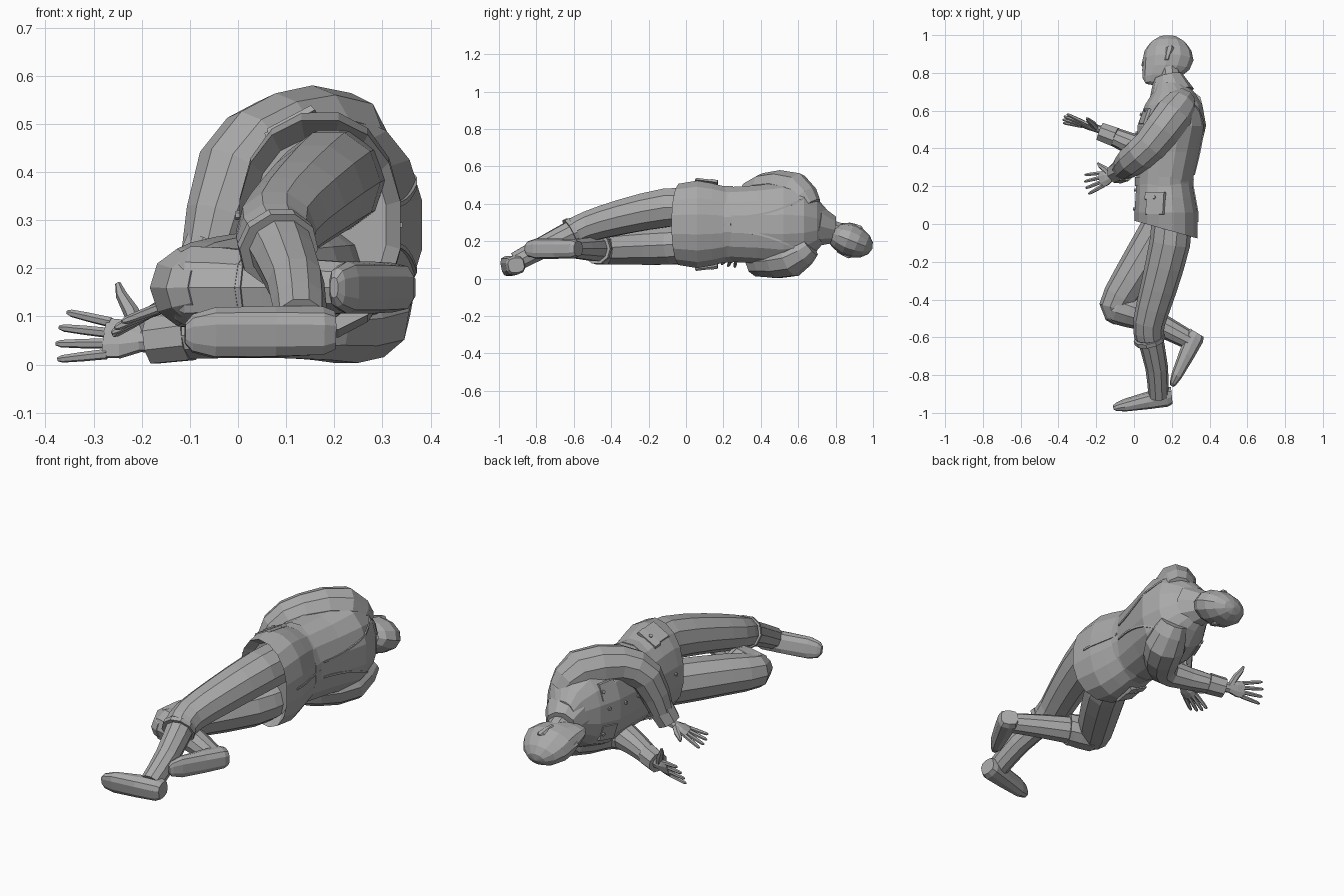
import bpy, bmesh, math
from mathutils import Vector as V
from mathutils.bvhtree import BVHTree

if "Cube" in bpy.data.objects:
    bpy.data.objects.remove(bpy.data.objects["Cube"])

X, Y, Z = V((1, 0, 0)), V((0, 1, 0)), V((0, 0, 1))
MIDDLE = .29  # height of the body's own plane of symmetry

grey = bpy.data.materials.new("plain grey")
grey.use_nodes = True
grey.diffuse_color = (.4, .4, .4, 1)
shader = grey.node_tree.nodes["Principled BSDF"]
shader.inputs["Base Color"].default_value = grey.diffuse_color


def finish(name, bm):
    bmesh.ops.recalc_face_normals(bm, faces=bm.faces)
    mesh = bpy.data.meshes.new(name)
    bm.to_mesh(mesh)
    bm.free()
    mesh.materials.append(grey)
    part = bpy.data.objects.new(name, mesh)
    bpy.context.scene.collection.objects.link(part)
    return part


def loft(name, centres, radii, ref=Z, wide=1, sides=10, power=2, axis=None):
    """Skin rounded rings along a path; wide stretches them along ref."""
    bm = bmesh.new()
    last = len(centres) - 1
    stretch = wide if isinstance(wide, list) else [wide] * len(centres)
    loops = []
    for i, centre in enumerate(centres):
        along = axis or centres[min(i + 1, last)] - centres[max(i - 1, 0)]
        along = along.normalized()
        u = (ref - along * along.dot(ref)).normalized()
        v = along.cross(u)
        loop = []
        for k in range(sides):
            angle = math.tau * (k + .5) / sides
            c, s = [math.copysign(abs(w) ** (2 / power), w)
                    for w in (math.cos(angle), math.sin(angle))]
            loop.append(bm.verts.new(centre + (u * c * stretch[i] + v * s) * radii[i]))
        loops.append(loop)
    for low, high in zip(loops, loops[1:]):
        for k in range(sides):
            after = (k + 1) % sides
            bm.faces.new((low[k], low[after], high[after], high[k]))
    bm.faces.new(loops[0])
    bm.faces.new(loops[-1])
    return finish(name, bm)


def limb(name, joints, ref=Z, sides=10):
    """Tube through (x, y, z, radius) joints, rounded by one ring between each pair."""
    joints = [V(j) for j in joints]
    last = len(joints) - 1
    rings = [joints[0]]
    for i in range(last):
        near, far = joints[i], joints[i + 1]
        before, after = joints[max(i - 1, 0)], joints[min(i + 2, last)]
        bulge = (near + far - before - after) / 16
        rings += [(near + far) / 2 + bulge, far]
    return loft(name, [r.xyz for r in rings], [r.w for r in rings], ref, sides=sides)


def band(name, start, end, radius, taper=1, ref=Z, wide=1, sides=10):
    """Short open-looking collar with a rim at both ends."""
    a, b = V(start), V(end)
    end_radius = radius * taper
    return loft(name, [a, a, b, b], [radius * .7, radius, end_radius, end_radius * .7],
                ref, wide, sides, axis=b - a)


# Jacket body: x, y, depth and breadth ratio of each ring, then a slanted hem
profile = [(.17, .03, .14, 1.3), (.17, -.03, .17, 1.3), (.17, .06, .17, 1.4),
           (.165, .14, .16, 1.4), (.16, .22, .15, 1.35), (.18, .38, .17, 1.25),
           (.2, .52, .185, 1.25), (.21, .63, .155, 1.3), (.21, .7, .11, 1.3),
           (.19, .75, .07, 1.2)]
jacket = loft("jacket", [V((x, y, MIDDLE)) for x, y, depth, breadth in profile],
              [depth for x, y, depth, breadth in profile],
              wide=[breadth for x, y, depth, breadth in profile],
              sides=16, power=2.2, axis=Y)
for vert in jacket.data.vertices:
    if vert.co.y < .05:
        vert.co.y -= .28 * (vert.co.x - .17)
band("belt", (.16, .2, MIDDLE), (.16, .25, MIDDLE), .157, wide=1.33, sides=16)
band("collar", (.2, .69, .28), (.18, .78, .26), .12, taper=.65)
limb("neck", [(.2, .7, .28, .06), (.18, .85, .23, .06)])

# Head: a ball whose lower half narrows and slides forward into a jaw
up, side = V((0, .93, -.37)), V((0, .37, .93))
head_centre = V((.18, .866, .21))


def on_head(forward, sideways, height):
    return head_centre - X * forward + side * sideways + up * height


bm = bmesh.new()
bmesh.ops.create_uvsphere(bm, u_segments=12, v_segments=8, radius=1)
for vert in bm.verts:
    x, y, h = vert.co
    jaw = min(h, 0)
    vert.co = on_head(.135 * x + .08 * jaw * jaw, .09 * y * (1 + .3 * jaw), .14 * h)
finish("head", bm)
loft("nose", [on_head(.12, 0, .02), on_head(.128, 0, -.03), on_head(.12, 0, -.04)],
     [.01, .014, .01], side, sides=6, axis=up)
for tag, s in (("left", 1), ("right", -1)):
    loft(tag + "_ear", [on_head(h / -4, s * .08, h) for h in (-.03, .01, .04, .05)],
         [.01, .02, .022, .012], side, wide=.7, sides=6, axis=up)


def hand(tag, wrist, direction, across, length, thumb_reach):
    """Palm, four spread fingers and a thumb."""
    w, d = V(wrist), V(direction).normalized()
    a = (across - d * across.dot(d)).normalized()
    m = d.cross(a)

    def at(along, over=0):
        return w + d * along * length + a * over

    loft(tag + "_palm", [at(-.15), at(.1), at(.3), at(.48)], [.022, .02, .018, .013],
         a, wide=[1.2, 1.3, 2.4, 3.5], sides=8)
    for i in range(4):
        k = i - 1.5
        base = at(.44, k * .023)
        tip = (d + a * k * .13 + m * k * .06) * length * (.56 - .05 * abs(k))
        loft(f"{tag}_finger_{i + 1}", [base, base + tip / 2, base + tip * .9, base + tip],
             [.011, .01, .008, .004], a, sides=6)
    loft(tag + "_thumb", [at(.1), at(.25, thumb_reach / 2), at(.38, thumb_reach * .8),
                          at(.43, thumb_reach)], [.018, .017, .012, .006], m, sides=6)


# Arms: sleeve, cuff and hand
limb("left_sleeve", [(.26, .66, .38, .07), (.21, .58, .465, .105), (.09, .42, .47, .095),
                     (-.005, .34, .4, .085), (-.06, .29, .22, .06)], X - Y)
band("left_cuff", (-.05, .29, .24), (-.09, .27, .16), .066, taper=.9, ref=X - Y, sides=8)
hand("left", (-.1, .26, .15), (-.6, -.2, -.3), Y, .19, .09)
limb("right_sleeve", [(.29, .66, .18, .07), (.26, .56, .11, .105), (.17, .42, .09, .085),
                      (.08, .39, .08, .07), (-.1, .46, .06, .05)])
band("right_cuff", (-.1, .46, .06), (-.18, .49, .05), .055, taper=.95, sides=8)
hand("right", (-.18, .5, .05), (-.95, .3, .05), Z + Y / 3, .21, .12)

# Trousers: the left leg is nearly straight, the right one folded at the knee
limb("left_trouser_leg", [(.2, .05, .38, .105), (.19, -.1, .38, .108), (.13, -.34, .33, .097),
                          (.08, -.52, .28, .085), (.08, -.6, .25, .078)])
limb("right_trouser_thigh", [(.17, .05, .19, .1), (.12, -.07, .18, .11), (-.02, -.3, .17, .1),
                             (-.1, -.44, .16, .085), (-.07, -.49, .16, .055)])
limb("right_trouser_knee", [(-.14, -.43, .16, .055), (-.09, -.44, .16, .09),
                            (.03, -.48, .16, .08)])


def foot(name, heel, toe, lift):
    """Flat-soled shoe, thinner toward the toe and rounded at both ends."""
    a, b, lift = V(heel), V(toe), V(lift).normalized()
    steps = (0, .08, .4, .8, .95, 1)
    ends = (.75, .95, 1, 1, .75, .4)
    heights = [.058 - .034 * t for t in steps]
    loft(name, [a.lerp(b, t) + lift * h for t, h in zip(steps, heights)],
         [.054 * e for e in ends], lift, wide=[h / .054 for h in heights], power=2.8,
         axis=b - a)


# Boots: shaft, top band and foot
limb("left_boot_shaft", [(.08, -.58, .26, .07), (.12, -.76, .17, .06), (.13, -.91, .09, .054)])
band("left_boot_band", (.08, -.6, .25), (.085, -.62, .24), .084)
foot("left_boot_foot", (.2, -.965, .06), (-.11, -.995, .06), (0, 1, .2))
limb("right_boot_shaft", [(0, -.47, .16, .072), (.17, -.55, .16, .06), (.32, -.63, .16, .048)])
band("right_boot_band", (.01, -.47, .16), (.03, -.48, .16), .083)
foot("right_boot_foot", (.383, -.605, .16), (.22, -.87, .16), (-.85, .5, 0))

# Fittings are dropped onto the jacket surface
surface = BVHTree.FromPolygons([v.co for v in jacket.data.vertices],
                               [p.vertices[:] for p in jacket.data.polygons])


def plate(name, origin, aim, width, height, thick=.005, sides=4):
    spot, normal, index, distance = surface.ray_cast(V(origin), aim)
    if normal.dot(aim) > 0:
        normal = -normal
    corner = math.sqrt(2) if sides == 4 else 1
    loft(name, [spot - normal * .01, spot + normal * thick],
         [width * corner, width * corner * .94], Y, height / width, sides)


def button(name, origin, aim, thick=.009):
    plate(name, origin, aim, .01, .01, thick, sides=6)


for tag, s in (("left", 1), ("right", -1)):
    plate(tag + "_hip_pocket", (.11, .1, MIDDLE + s), -s * Z, .055, .05, .003)
    plate(tag + "_hip_flap", (.11, .15, MIDDLE + s), -s * Z, .06, .02, .007)
    button(tag + "_hip_button", (.11, .14, MIDDLE + s), -s * Z, .013)
    plate(tag + "_chest_pocket", (-1, .57, MIDDLE + s * .11), X, .045, .045)
    button(tag + "_chest_button", (-1, .6, MIDDLE + s * .11), X, .012)
for i in range(6):
    button(f"front_button_{i + 1}", (-1, .08 + i / 10, MIDDLE + .02), X)


def seam(name, start, end, rise):
    """Raised piping across the back that curves away from the spine."""
    path = []
    for k in range(11):
        t = k / 10
        spot = surface.ray_cast(V((1, start + (end - start) * t, MIDDLE + rise(t))), -X)[0]
        path.append(spot)
    loft(name, path, [.007] * len(path), X, sides=4)


seam("upper_back_seam", .26, .65, lambda t: .04 + .11 * t * t)
seam("lower_back_seam", .26, .62, lambda t: -.04 - .11 * t * t)
seam("back_vent", .01, .24, lambda t: 0)
